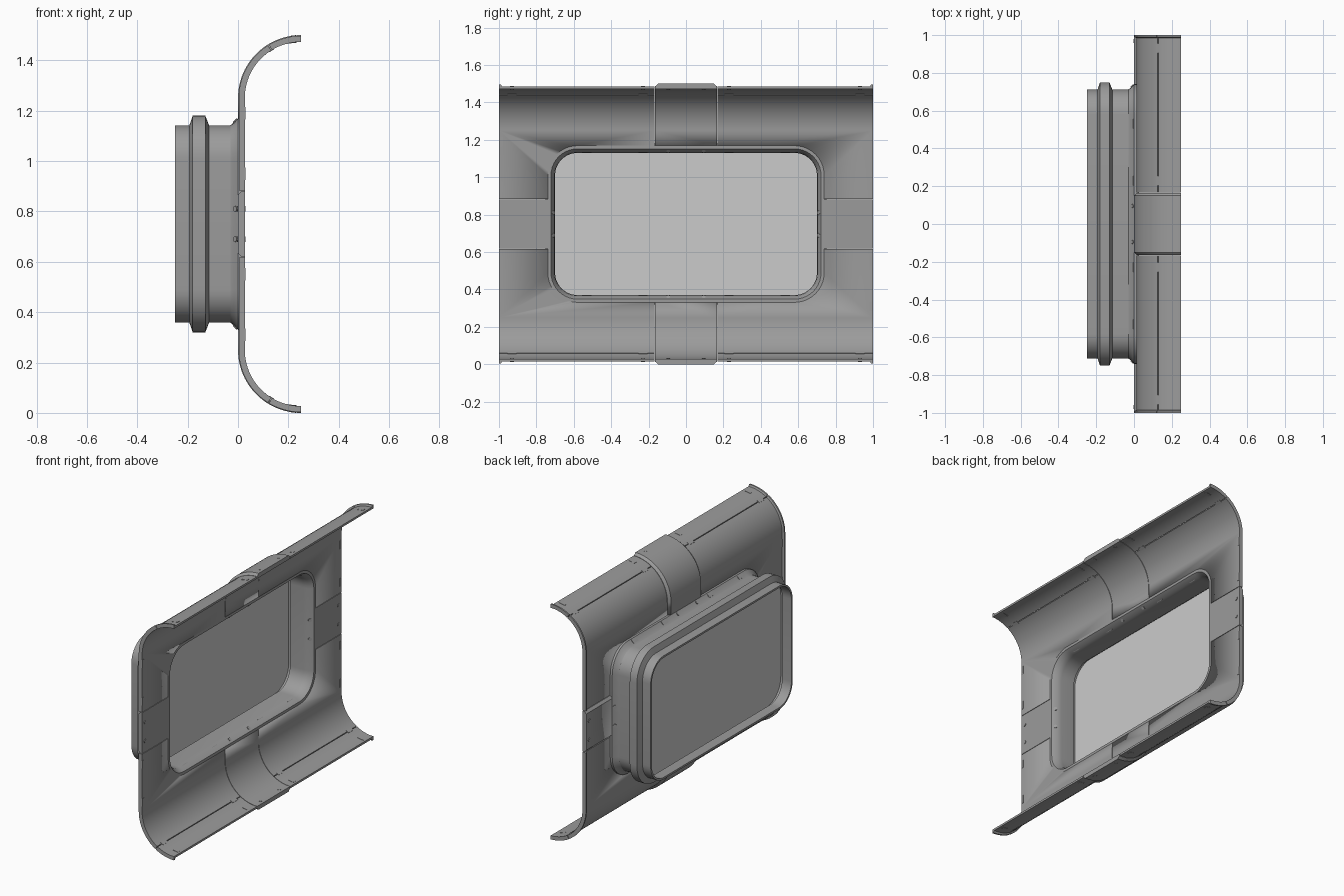
import bpy, bmesh
from math import sin, cos, radians, pi
from mathutils import Matrix, Vector

if "Cube" in bpy.data.objects:
    bpy.data.objects.remove(bpy.data.objects["Cube"])

R, MID = 0.25, 0.75          # hood radius, centre height
SEAM_Y, SEAM_Z = 0.165, 0.13  # half widths of the raised cross strips
INNER, SUNK = 0.027, 0.014   # depth of inside face and of the panel faces


def material(name, v):
    m = bpy.data.materials.new(name)
    m.diffuse_color = (v, v, v, 1)
    m.use_nodes = True
    m.node_tree.nodes["Principled BSDF"].inputs["Base Color"].default_value = m.diffuse_color
    return m


GREY, PANE = material("wall_grey", 0.33), material("pane_grey", 0.8)


def finish(name, bm, mat=GREY):
    bmesh.ops.recalc_face_normals(bm, faces=bm.faces[:])
    me = bpy.data.meshes.new(name)
    bm.to_mesh(me)
    bm.free()
    ob = bpy.data.objects.new(name, me)
    bpy.context.collection.objects.link(ob)
    me.materials.append(mat)
    bpy.ops.object.select_all(action='DESELECT')
    bpy.context.view_layer.objects.active = ob
    ob.select_set(True)
    bpy.ops.object.shade_smooth_by_angle(angle=radians(28))
    return ob


def loft(bm, rings, closed=False):
    """Skin equal closed rings; cap the ends unless the rings form a loop."""
    vs = [[bm.verts.new(p) for p in r] for r in rings]
    n, m = len(vs[0]), len(vs)
    for i in range(m if closed else m - 1):
        a, b = vs[i], vs[(i + 1) % m]
        for j in range(n):
            k = (j + 1) % n
            bm.faces.new((a[j], a[k], b[k], b[j]))
    if not closed:
        bm.faces.new(vs[0])
        bm.faces.new(vs[-1])


def on_hood(a, depth=0.0):
    return R - (R - depth) * cos(a), 1.25 + (R - depth) * sin(a)


def half_path(flat_from, a0, a1, steps):
    """Functions giving (x, z) at a depth, along upper half of the wall."""
    pts = [lambda d, z=flat_from: (d, z)] if flat_from is not None else []
    for i in range(steps + 1):
        a = a0 + (a1 - a0) * i / steps
        pts.append(lambda d, a=a: on_hood(a, d))
    return pts


def sweep(name, section, path, side):
    """Sweep a (y, depth) section along the wall; side flips it to the bottom."""
    bm = bmesh.new()
    rings = []
    for p in path:
        ring = []
        for y, d in section:
            x, z = p(d)
            ring.append((x, y, MID + side * (z - MID)))
        rings.append(ring)
    loft(bm, rings)
    return finish(name, bm)


def rounded_rect(x, d):
    """Window outline grown outwards by d."""
    hw, hh, r = 0.70 + d, 0.38 + d, 0.12 + d
    pts = []
    for q, (sy, sz) in enumerate([(1, 1), (-1, 1), (-1, -1), (1, -1)]):
        for i in range(11):
            a = (q + i / 10) * pi / 2
            pts.append((x, sy * (hw - r) + r * cos(a),
                        MID + sz * (hh - r) + r * sin(a)))
    return pts


walls = []
seam = radians(58.5)
gap = radians(0.5)
for side, end in ((1, "upper"), (-1, "lower")):
    # raised centre strip with chamfered edges
    strip = [(-SEAM_Y, INNER), (-SEAM_Y, 0.014), (-SEAM_Y + 0.015, 0),
             (SEAM_Y - 0.015, 0), (SEAM_Y, 0.014), (SEAM_Y, INNER)]
    walls.append(sweep(end + "_centre_strip", strip,
                       half_path(MID + SEAM_Z + 0.003, 0, pi / 2, 24), side))
    for sy in (-1, 1):
        # sunken corner panels and their outer edge trims
        sec = [(sy * y, d) for y, d in ((SEAM_Y + 0.003, INNER), (SEAM_Y + 0.003, SUNK),
                                        (0.985, SUNK), (0.99, 0.003), (1, 0.003), (1, INNER))]
        walls.append(sweep(end + "_corner_panel", sec,
                           half_path(MID + SEAM_Z + 0.003, 0, seam - gap, 16), side))
        sweep(end + "_edge_trim", sec, half_path(None, seam + gap, pi / 2, 8), side)

# raised side strips
for sy in (-1, 1):
    bm = bmesh.new()
    sec = [(INNER, -SEAM_Z), (0.014, -SEAM_Z), (0, -SEAM_Z + 0.015),
           (0, SEAM_Z - 0.015), (0.014, SEAM_Z), (INNER, SEAM_Z)]
    loft(bm, [[(x, sy * y, MID + z) for x, z in sec] for y in (SEAM_Y + 0.003, 1)])
    walls.append(finish("side_strip", bm))

# window opening cut through the wall pieces
bm = bmesh.new()
loft(bm, [rounded_rect(-0.1, 0.039), rounded_rect(0.1, 0.039)])
cutter = finish("opening_cutter", bm)
cutter.hide_render = True
for ob in walls:
    mod = ob.modifiers.new("opening", 'BOOLEAN')
    mod.operation, mod.solver, mod.object = 'DIFFERENCE', 'EXACT', cutter
    bpy.context.view_layer.objects.active = ob
    bpy.ops.object.modifier_apply(modifier=mod.name)
bpy.data.objects.remove(cutter)

# window frame: flared base, tube and ribbed band
profile = [(-0.25, 0.012), (-0.193, 0.012), (-0.18, 0.05), (-0.13, 0.05), (-0.115, 0.012),
           (-0.03, 0.012), (-0.015, 0.022), (0.0, 0.04), (INNER, 0.04), (INNER, 0.022),
           (0.0, 0.004), (-0.03, 0), (-0.125, 0), (-0.135, 0.02), (-0.175, 0.02),
           (-0.185, 0), (-0.25, 0)]
bm = bmesh.new()
loft(bm, [rounded_rect(x, d) for x, d in profile], closed=True)
finish("window_frame", bm)

# pane seated in the band
bm = bmesh.new()
loft(bm, [rounded_rect(-0.162, 0.019), rounded_rect(-0.148, 0.019)])
finish("window_pane", bm, PANE)

# small edge clips
bm = bmesh.new()


def clip(x, y, z, size, tilt=0.0):
    m = Matrix.Translation((x, y, z)) @ Matrix.Rotation(tilt, 4, 'Y')
    bmesh.ops.create_cube(bm, size=1, matrix=m @ Matrix.Diagonal((*size, 1)))


for side in (-1, 1):
    for sy in (-1, 1):
        for h in (0.20, 0.44):
            clip(0.021, sy * 0.99, MID + side * h, (0.016, 0.018, 0.05))
        for y in (0.23, 0.93):
            for a, size in ((seam, (0.017, 0.05, 0.02)),
                            (radians(81), (0.016, 0.02, 0.04))):
                x, z = on_hood(a, 0.021)
                clip(x, sy * y, MID + side * (z - MID), size, side * a)
        for y in (0.23, 0.53):
            clip(-0.004, sy * y, MID + side * 0.4, (0.026, 0.05, 0.026), side * pi / 4)
finish("edge_clips", bm)

# bolts on the raised strips
bm = bmesh.new()


def bolt(loc, axis, depth=0.034):
    rot = Vector(axis).to_track_quat('Z', 'Y').to_matrix().to_4x4()
    bmesh.ops.create_cone(bm, cap_ends=True, segments=10, radius1=0.011, radius2=0.011,
                          depth=depth, matrix=Matrix.Translation(loc) @ rot)


for s in (-1, 1):
    for t in (-1, 1):
        bolt((0.0135, s * 0.97, MID + t * 0.06), (1, 0, 0))
        bolt((-0.001, s * 0.72, MID + t * 0.06), (-1, s, 0))
        bolt((-0.001, t * 0.095, MID + s * 0.40), (-1, 0, s))
        x, z = on_hood(radians(83), 0.0145)
        bolt((x, t * 0.095, MID + s * (z - MID)), (-0.12, 0, s), 0.03)
finish("strip_bolts", bm)
